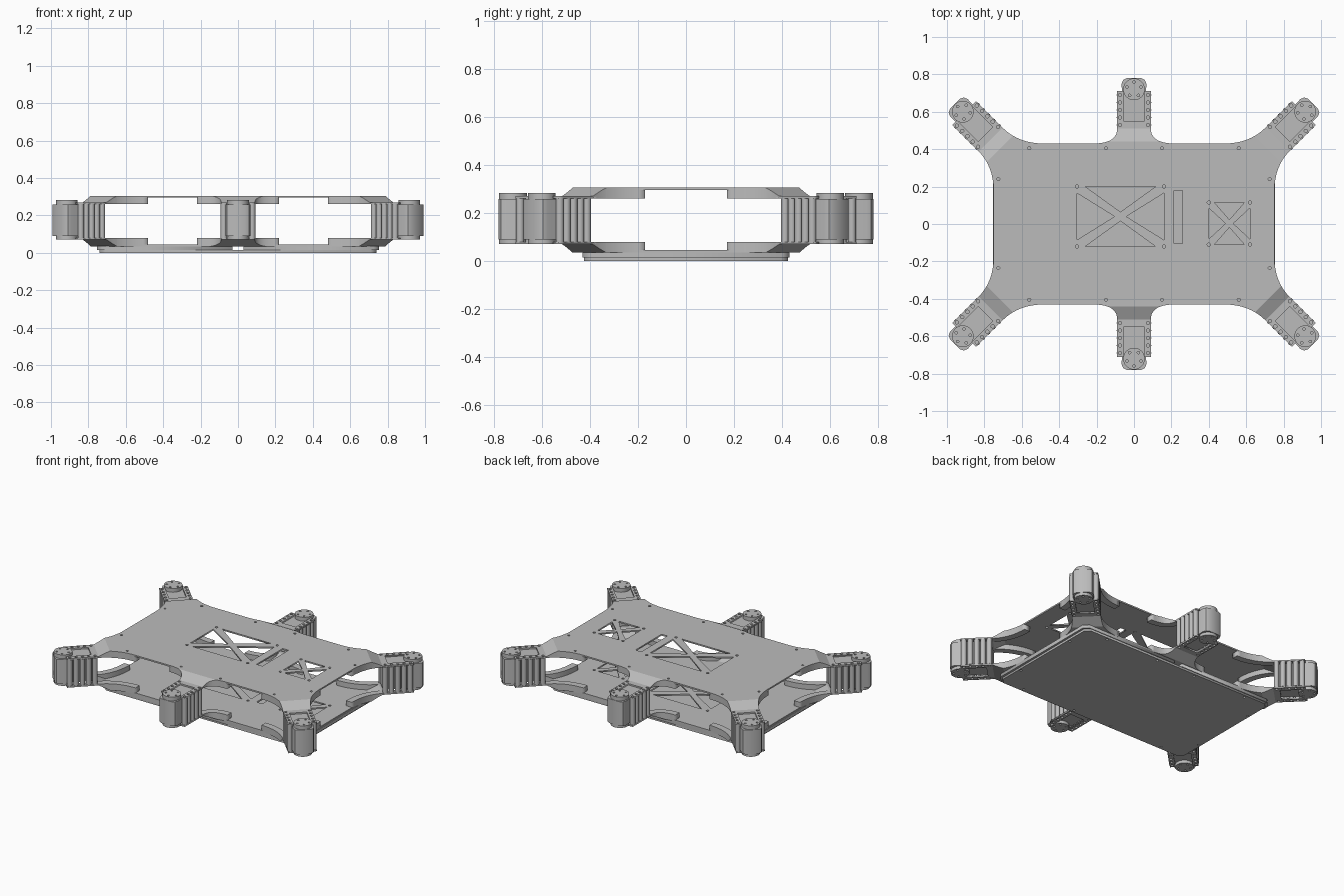
import bpy, bmesh, math
from mathutils import Vector, Matrix

cube = bpy.data.objects.get("Cube")
if cube:
    bpy.data.objects.remove(cube, do_unlink=True)

grey = bpy.data.materials.new("plain grey")
grey.use_nodes = True
COLOUR = (0.5, 0.5, 0.5, 1)
grey.diffuse_color = COLOUR
grey.node_tree.nodes["Principled BSDF"].inputs["Base Color"].default_value = COLOUR

# Leg mounts: name -> horn centre and heading
X, Y, MID = 0.915, 0.6, 0.72
LEGS = {
    "front_left": (X, -Y, -45), "front_right": (-X, -Y, -135),
    "back_left": (X, Y, 45), "back_right": (-X, Y, 135),
    "front_middle": (0, -MID, -90), "back_middle": (0, MID, 90),
}
FOLD_START, FOLD_END, DROP, MIRROR_Z = -0.28, -0.21, 0.035, 0.34


def link(name, mesh):
    obj = bpy.data.objects.new(name, mesh)
    bpy.context.collection.objects.link(obj)
    return obj


def prism(name, loops, z0, z1):
    """Extrude closed outlines (inner loops become holes) between two heights."""
    curve = bpy.data.curves.new(name, 'CURVE')
    curve.dimensions, curve.fill_mode = '2D', 'BOTH'
    curve.extrude = (z1 - z0) / 2
    for loop in loops:
        spline = curve.splines.new('POLY')
        spline.points.add(len(loop) - 1)
        for point, p in zip(spline.points, loop):
            point.co = (p[0], p[1], 0, 1)
        spline.use_cyclic_u = True
    helper = link(name + "_outline", curve)
    graph = bpy.context.evaluated_depsgraph_get()
    mesh = bpy.data.meshes.new_from_object(helper.evaluated_get(graph))
    bpy.data.objects.remove(helper, do_unlink=True)
    mesh.transform(Matrix.Translation((0, 0, (z0 + z1) / 2)))
    mesh.materials.clear()
    mesh.materials.append(grey)
    bm = bmesh.new()
    bm.from_mesh(mesh)
    bmesh.ops.remove_doubles(bm, verts=bm.verts, dist=1e-5)
    bmesh.ops.recalc_face_normals(bm, faces=bm.faces)
    bm.to_mesh(mesh)
    bm.free()
    return link(name, mesh)


def circle(x, y, r, n=10):
    return [(x + r * math.cos(math.tau * i / n), y + r * math.sin(math.tau * i / n)) for i in range(n)]


def rect(x0, y0, x1, y1):
    return [(x0, y0), (x1, y0), (x1, y1), (x0, y1)]


def bezier(a, b, c, n=10):
    a, b, c = Vector(a), Vector(b), Vector(c)
    return [a * (1 - t) ** 2 + b * 2 * t * (1 - t) + c * t * t for t in [i / n for i in range(n + 1)]]


def place(leg, u, w):
    x, y, angle = LEGS[leg]
    a = math.radians(angle)
    d = Vector((math.cos(a), math.sin(a)))
    return Vector((x, y)) + d * u + Vector((d.y, -d.x)) * w


def braced_window(x0, y0, x1, y1, gx, gy):
    """Four triangular openings leaving a diagonal cross, with corner screws."""
    cx, cy = (x0 + x1) / 2, (y0 + y1) / 2
    loops = []
    for xe, s in ((x0, -1), (x1, 1)):
        loops.append([(xe, y0 + gy), (xe, y1 - gy), (cx + s * gx * 0.7, cy)])
    for ye, s in ((y0, -1), (y1, 1)):
        loops.append([(x0 + gx, ye), (x1 - gx, ye), (cx, cy + s * gy * 0.7)])
    return loops + [circle(x, y, 0.009) for x in (x0, x1) for y in (y0, y1)]


def fold(obj):
    """Crease the plate at each leg and drop the tips."""
    bm = bmesh.new()
    bm.from_mesh(obj.data)
    for leg in LEGS:
        for u in (FOLD_START, FOLD_END):
            p = place(leg, u, 0)
            n = place(leg, 1, 0) - place(leg, 0, 0)
            bmesh.ops.bisect_plane(bm, geom=bm.verts[:] + bm.edges[:] + bm.faces[:], dist=1e-5,
                                   plane_co=p.to_3d(), plane_no=n.to_3d())
    for v in bm.verts:
        fall = 0
        for leg in LEGS:
            if "middle" in leg and abs(v.co.x) > 0.25:
                continue
            out = place(leg, 1, 0) - place(leg, 0, 0)
            u = (v.co.xy - place(leg, 0, 0)).dot(out)
            fall = max(fall, min(1, (u - FOLD_START) / (FOLD_END - FOLD_START)))
        v.co.z = max(0.26, v.co.z - DROP * fall)
    bm.to_mesh(obj.data)
    bm.free()


def flipped_copy(obj, name):
    mesh = obj.data.copy()
    mesh.transform(Matrix.Translation((0, 0, MIRROR_Z)) @ Matrix.Scale(-1, 4, (0, 0, 1)))
    mesh.flip_normals()
    return link(name, mesh)


# Quarter outline: curved waists leading to a forked tip at each leg
corner = lambda u, w: place("back_left", u, w)
side_arc = bezier((0.75, 0.17), (0.75, 0.307), corner(FOLD_END, 0.09))
long_arc = bezier(corner(FOLD_END, -0.09), (0.617, 0.43), (0.48, 0.43))
mid_arc = bezier((0.22, 0.43), (0.09, 0.43), (0.09, 0.51))
fork = [(-0.01, 0.09), (-0.01, 0.055), (-0.17, 0.055)]
fork += [(u, -w) for u, w in reversed(fork)]
quarter = side_arc + [corner(u, w) for u, w in fork] + long_arc + mid_arc
quarter += [(0.09, 0.71), (0.055, 0.71), (0.055, 0.55)]
half = quarter + [(-p[0], p[1]) for p in reversed(quarter)]
outline = half + [(p[0], -p[1]) for p in reversed(half)]

edge_screws = [(x, y) for x in (-0.56, -0.15, 0.15, 0.56) for y in (-0.405, 0.405)]
edge_screws += [(x, y) for x in (-0.725, 0.725) for y in (-0.235, 0.24)]
screw_loops = [circle(x, y, 0.008) for x, y in edge_screws]
post_rows = [-0.19 + 0.04 * i for i in range(5)]

# Upper and lower deck plates
holes = braced_window(-0.305, -0.12, 0.16, 0.2, 0.045, 0.035)
holes += braced_window(0.4, -0.11, 0.62, 0.115, 0.03, 0.03)
holes += [rect(0.215, -0.105, 0.26, 0.18)] + screw_loops
for leg in LEGS:
    holes += [circle(*place(leg, u, w), 0.009) for u in post_rows for w in (-0.075, 0.075)]
upper = prism("upper_deck", [outline] + holes, 0.295, 0.305)
fold(upper)
flipped_copy(upper, "lower_deck")

# Stiffening skirts under the curved edges
skirts = []
for arc in (side_arc, long_arc, mid_arc):
    inner = []
    for i, p in enumerate(arc):
        t = (arc[min(i + 1, len(arc) - 1)] - arc[max(i - 1, 0)]).normalized()
        inner.append(p + Vector((-t.y, t.x)) * 0.045)
    loop = arc + inner[::-1]
    skirts += [[(sx * p.x, sy * p.y) for p in loop] for sx in (-1, 1) for sy in (-1, 1)]
skirt = prism("upper_skirts", skirts, 0.26, 0.296)
fold(skirt)
flipped_copy(skirt, "lower_skirts")

# Bottom tray with split rim
def chamfered(x, y, c):
    q = [(x, y - c), (x - c, y)]
    h = q + [(-a, b) for a, b in reversed(q)]
    return h + [(a, -b) for a, b in reversed(h)]

prism("tray_floor", [chamfered(0.74, 0.425, 0.03)] + screw_loops, 0, 0.014)
rim = [(0.03, 0.43), (0.725, 0.43), (0.755, 0.4), (0.755, -0.4), (0.725, -0.43), (0.03, -0.43),
       (0.03, -0.38), (0.7, -0.38), (0.7, 0.38), (0.03, 0.38)]
prism("tray_rim", [rim, [(-x, y) for x, y in rim]] + screw_loops, 0.014, 0.036)

# Servo, horns and screw posts, modelled once and placed at each leg
body = [(-0.2, 0.06), (0.03, 0.066), (0.05, 0.058), (0.06, 0.038)]
body += [(u, -w) for u, w in reversed(body)]
horn_dots = [circle(0.04 * math.cos(a), 0.04 * math.sin(a), 0.007, 8)
             for a in [math.tau * i / 5 for i in range(5)]]
posts = [circle(u, w, 0.017, 12) for u in post_rows for w in (-0.076, 0.076)]
parts = {
    "servo": prism("servo", [body], 0.09, 0.257),
    "upper_horn": prism("upper_horn", [circle(0, 0, 0.058, 32)] + horn_dots, 0.257, 0.283),
    "lower_horn": prism("lower_horn", [circle(0, 0, 0.058, 32)] + horn_dots, 0.07, 0.09),
    "screw_posts": prism("screw_posts", posts, 0.08, 0.26),
}
for part, source in parts.items():
    bpy.ops.object.select_all(action='DESELECT')
    source.select_set(True)
    bpy.context.view_layer.objects.active = source
    bpy.ops.object.shade_smooth_by_angle(angle=math.radians(35))
    for leg, (x, y, angle) in LEGS.items():
        obj = source.copy()
        obj.name = f"{leg}_{part}"
        bpy.context.collection.objects.link(obj)
        obj.matrix_world = Matrix.Translation((x, y, 0)) @ Matrix.Rotation(math.radians(angle), 4, 'Z')
    bpy.data.objects.remove(source, do_unlink=True)
